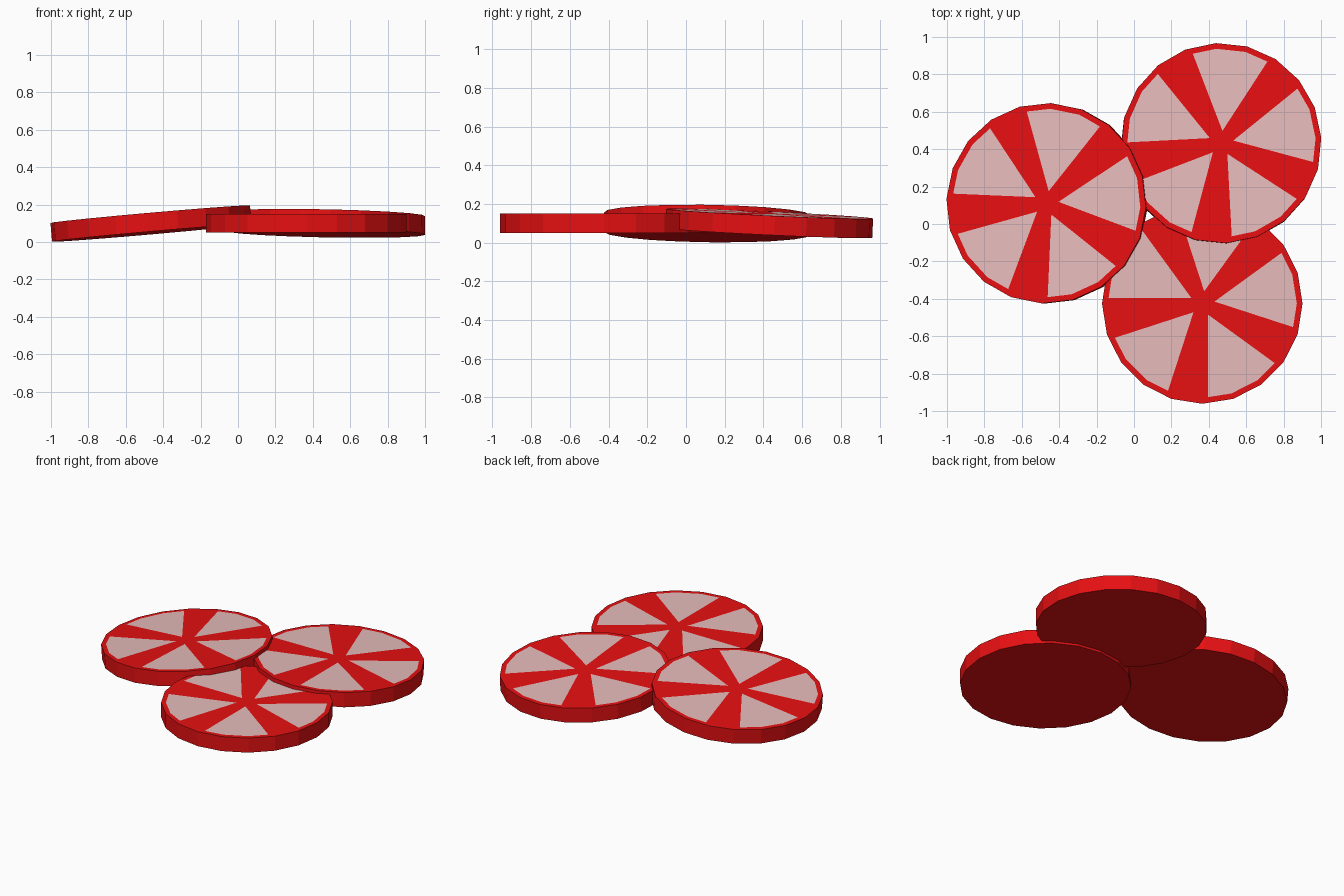
import bpy, bmesh
from math import cos, sin, radians, tau
from mathutils import Vector, Matrix

if "Cube" in bpy.data.objects:
    bpy.data.objects.remove(bpy.data.objects["Cube"])

SIDES, RADIUS, HALF = 20, 0.536, 0.05


def material(name, rgb):
    m = bpy.data.materials.new(name)
    m.diffuse_color = (*rgb, 1)
    m.use_nodes = True
    m.node_tree.nodes["Principled BSDF"].inputs["Base Color"].default_value = m.diffuse_color
    return m


red = material("candy_red", (0.8, 0.005, 0.006))
pink = material("candy_pink", (0.8, 0.5, 0.5))


def peppermint(name, centre, spin, slope):
    bm = bmesh.new()

    def ring(z):
        return [bm.verts.new((RADIUS * cos(tau * i / SIDES), RADIUS * sin(tau * i / SIDES), z))
                for i in range(SIDES)]

    low, top = ring(-HALF), ring(HALF)
    hub = bm.verts.new((0, 0, HALF))
    # underside and rim
    bm.faces.new(low[::-1])
    for i in range(SIDES):
        j = (i + 1) % SIDES
        bm.faces.new((low[i], low[j], top[j], top[i]))
    # top: five three-segment wedges with one red segment between each
    wedges = []
    for s in range(3, SIDES + 3, 4):
        wedges.append(bm.faces.new([hub] + [top[(s + k) % SIDES] for k in range(4)]))
        bm.faces.new((hub, top[(s + 3) % SIDES], top[(s + 4) % SIDES]))
    bm.normal_update()
    bmesh.ops.inset_individual(bm, faces=wedges, thickness=0.03, use_even_offset=True)
    for f in wedges:
        f.material_index = 1

    me = bpy.data.meshes.new(name)
    bm.to_mesh(me)
    bm.free()
    me.materials.append(red)
    me.materials.append(pink)
    ob = bpy.data.objects.new(name, me)
    bpy.context.collection.objects.link(ob)
    # lean the disc so its surface follows the given x and y slope
    normal = Vector((-slope[0], -slope[1], 1)).normalized()
    lean = Vector((0, 0, 1)).rotation_difference(normal).to_matrix().to_4x4()
    ob.matrix_world = Matrix.Translation(centre) @ lean @ Matrix.Rotation(radians(spin), 4, 'Z')


# one candy lies flat, the other two lean on it; phase 3 puts a wedge at -18 + 72n degrees
peppermint("flat_candy", (0.365, -0.425, 0.10), 0 - 72 + 54 + 0 - 18 + 36, (0, 0))
peppermint("left_candy", (-0.465, 0.11, 0.099), -2.5, (0.088, -0.015))
peppermint("back_candy", (0.465, 0.43, 0.10), 3, (-0.02, -0.047))
